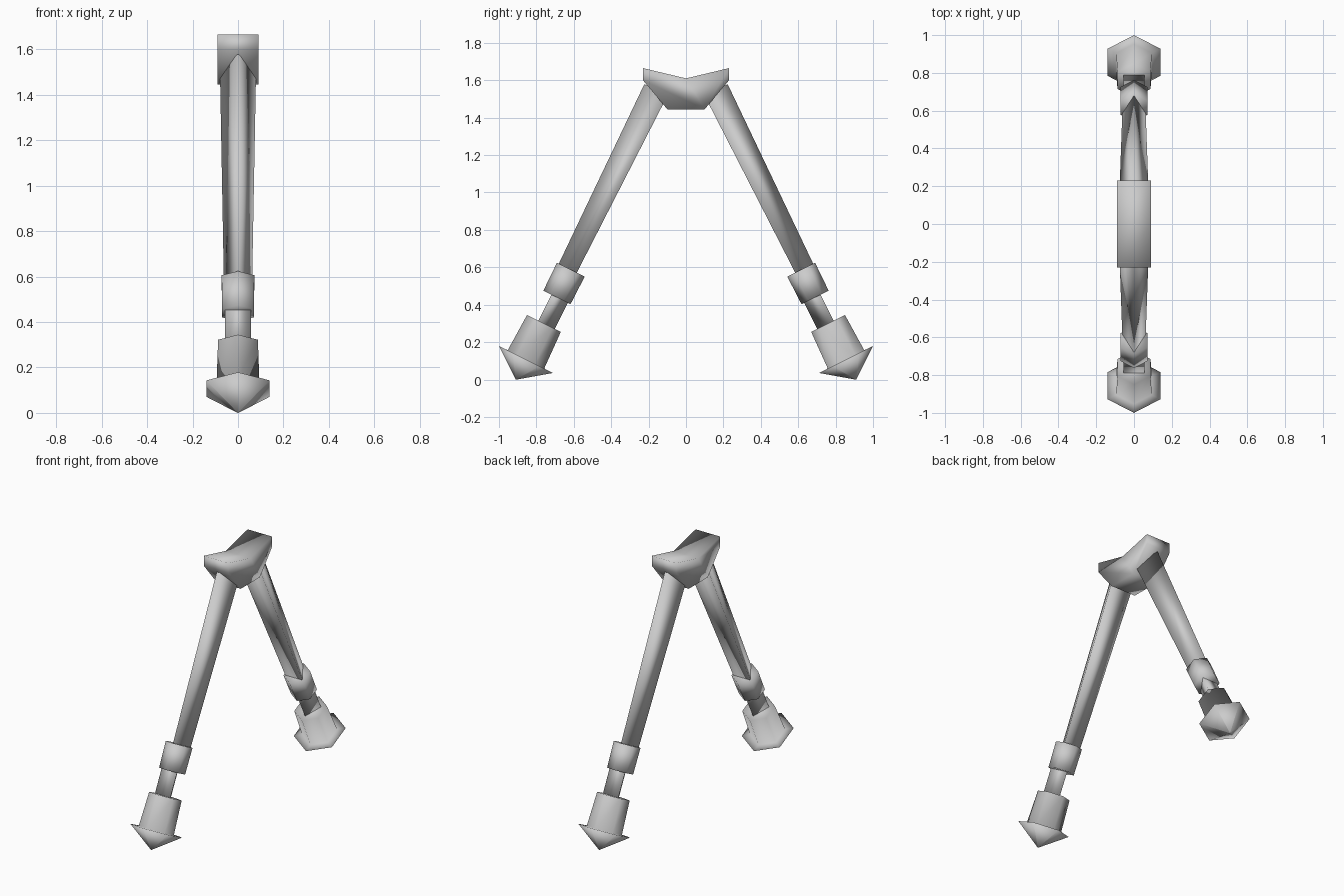
import bpy, bmesh, math
from mathutils import Vector, Matrix

if "Cube" in bpy.data.objects:
    bpy.data.objects.remove(bpy.data.objects["Cube"])

RIM = Vector((0, -0.856, 0.107))             # centre of the foot rim
UP = Vector((0, 1, 2)).normalized()          # leg axis
OUT = Vector((0, -2, 1)).normalized()        # outward across the leg
SIDE = Vector((1, 0, 0))


def finish(name, bm):
    bmesh.ops.recalc_face_normals(bm, faces=bm.faces)
    mesh = bpy.data.meshes.new(name)
    bm.to_mesh(mesh)
    bm.free()
    for p in mesh.polygons:
        p.use_smooth = True
    ob = bpy.data.objects.new(name, mesh)
    bpy.context.collection.objects.link(ob)
    return ob


def leg_part(name, profile, sides, turn, spin=0.0):
    """Low-sided lathe of (distance along leg, radius); turn picks the leg."""
    bm = bmesh.new()
    rings = []
    for s, r in profile:
        ring = []
        for i in range(sides):
            a = spin + math.tau * i / sides
            ring.append(bm.verts.new(RIM + UP * s + OUT * (r * math.cos(a)) + SIDE * (r * math.sin(a))))
        rings.append(ring)
    for a, b in zip(rings, rings[1:]):
        for i in range(sides):
            j = (i + 1) % sides
            bm.faces.new((a[i], a[j], b[j], b[i]))
    bm.faces.new(rings[0])
    bm.faces.new(rings[-1])
    bmesh.ops.remove_doubles(bm, verts=bm.verts, dist=0.0005)
    bm.transform(Matrix.Rotation(turn, 4, 'Z'))
    return finish(name, bm)


# Top bracket: notched profile extruded across x
bm = bmesh.new()
pts = [(-0.23, 1.665), (0, 1.61), (0.23, 1.665), (0.23, 1.60),
       (0.10, 1.445), (-0.10, 1.445), (-0.23, 1.60)]
face = bm.faces.new([bm.verts.new((-0.09, y, z)) for y, z in pts])
ext = bmesh.ops.extrude_face_region(bm, geom=[face])
bmesh.ops.translate(bm, vec=(0.18, 0, 0),
                    verts=[v for v in ext['geom'] if isinstance(v, bmesh.types.BMVert)])
finish("top_bracket", bm)

# Two identical legs
for label, turn in (("front", 0.0), ("back", math.pi)):
    leg_part(label + "_leg_tube", [(0.50, 0.071), (1.60, 0.092)], 3, turn)
    leg_part(label + "_leg_rod", [(0.19, 0.065), (0.50, 0.065)], 3, turn, math.pi)
    leg_part(label + "_leg_collar", [(0.371, 0.081), (0.537, 0.083)], 6, turn)
    leg_part(label + "_foot", [(-0.12, 0.001), (0, 0.161), (0.001, 0.109), (0.215, 0.101)], 6, turn)
